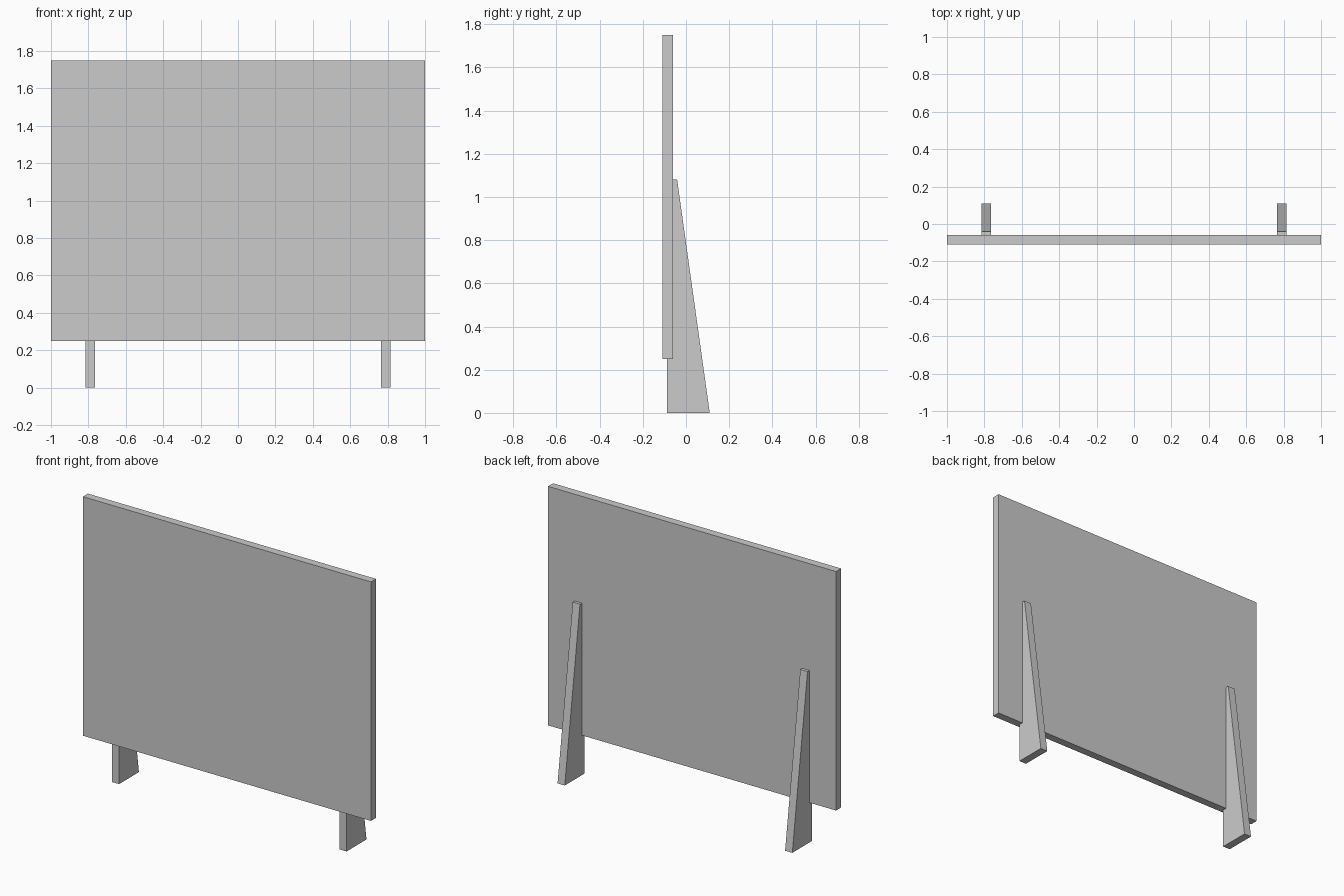
import bpy, bmesh

if "Cube" in bpy.data.objects:
    bpy.data.objects.remove(bpy.data.objects["Cube"])


def extrude_x(name, profile, x0, x1):
    """Extrude a closed (y, z) profile along x."""
    bm = bmesh.new()
    face = bm.faces.new([bm.verts.new((x0, y, z)) for y, z in profile])
    grown = bmesh.ops.extrude_face_region(bm, geom=[face])
    verts = [v for v in grown["geom"] if isinstance(v, bmesh.types.BMVert)]
    bmesh.ops.translate(bm, verts=verts, vec=(x1 - x0, 0, 0))
    bmesh.ops.recalc_face_normals(bm, faces=bm.faces)
    mesh = bpy.data.meshes.new(name)
    bm.to_mesh(mesh)
    bm.free()
    obj = bpy.data.objects.new(name, mesh)
    bpy.context.collection.objects.link(obj)
    return obj


# Upright board
extrude_x("board_panel",
          [(-0.11, 0.25), (-0.06, 0.25), (-0.06, 1.75), (-0.11, 1.75)],
          -1.0, 1.0)

# Tapered support legs, set halfway into the board
LEG = [(-0.087, 0.0), (0.11, 0.0), (-0.041, 1.08), (-0.087, 1.08)]
for side, x in (("left", -0.79), ("right", 0.79)):
    extrude_x(f"{side}_leg", LEG, x - 0.025, x + 0.025)
